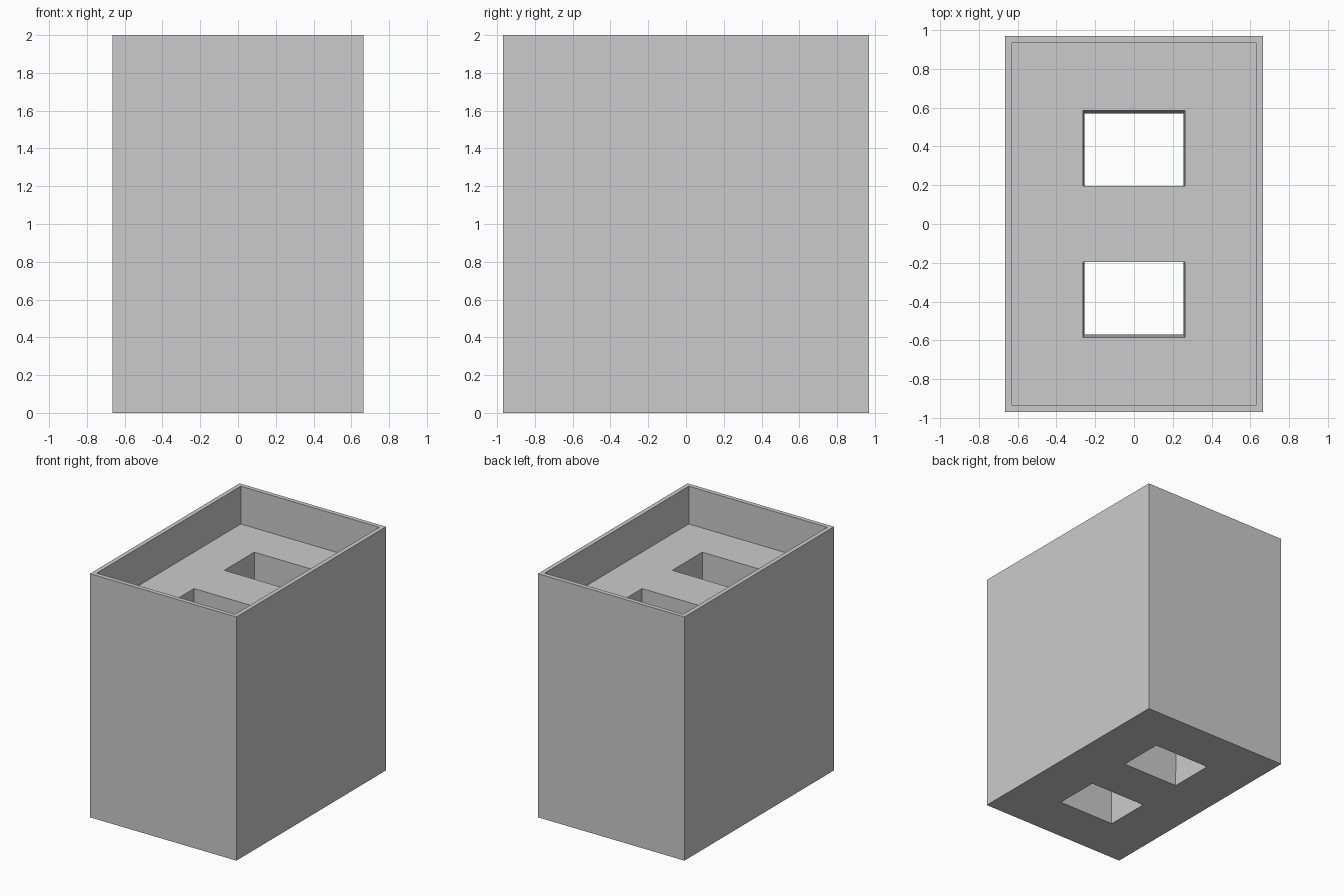
import bpy, bmesh

if "Cube" in bpy.data.objects:
    bpy.data.objects.remove(bpy.data.objects["Cube"])

W, D, H = 1.33, 1.94, 2.0      # outer size
RIM, FLOOR = 0.036, 1.69       # rim thickness, recess floor height


def tapered_box(name, low, high, z0, z1):
    """Box between two rectangles (x0, x1, y0, y1) at heights z0 and z1."""
    bm = bmesh.new()
    rings = []
    for (x0, x1, y0, y1), z in ((low, z0), (high, z1)):
        rings.append([bm.verts.new((x, y, z))
                      for x, y in ((x0, y0), (x1, y0), (x1, y1), (x0, y1))])
    a, b = rings
    bm.faces.new(a[::-1])
    bm.faces.new(b)
    for i in range(4):
        j = (i + 1) % 4
        bm.faces.new((a[i], a[j], b[j], b[i]))
    mesh = bpy.data.meshes.new(name)
    bm.to_mesh(mesh)
    bm.free()
    obj = bpy.data.objects.new(name, mesh)
    bpy.context.collection.objects.link(obj)
    return obj


def cut(target, cutter):
    mod = target.modifiers.new("cut", 'BOOLEAN')
    mod.operation, mod.solver, mod.object = 'DIFFERENCE', 'EXACT', cutter
    bpy.context.view_layer.objects.active = target
    bpy.ops.object.modifier_apply(modifier=mod.name)
    bpy.data.objects.remove(cutter)


# Solid body
outer = (-W / 2, W / 2, -D / 2, D / 2)
block = tapered_box("hollow_block", outer, outer, 0, H)

# Shallow recess inside the rim
inner = (-W / 2 + RIM, W / 2 - RIM, -D / 2 + RIM, D / 2 - RIM)
cut(block, tapered_box("recess_cutter", inner, inner, FLOOR, H + 0.2))

# Two slightly tapered through holes, mirrored front to back
for s in (1, -1):
    low = (-0.255, 0.255, *sorted((s * 0.195, s * 0.57)))
    high = (-0.262, 0.262, *sorted((s * 0.196, s * 0.586)))
    cut(block, tapered_box("hole_cutter", low, high, -0.05, FLOOR + 0.05))
